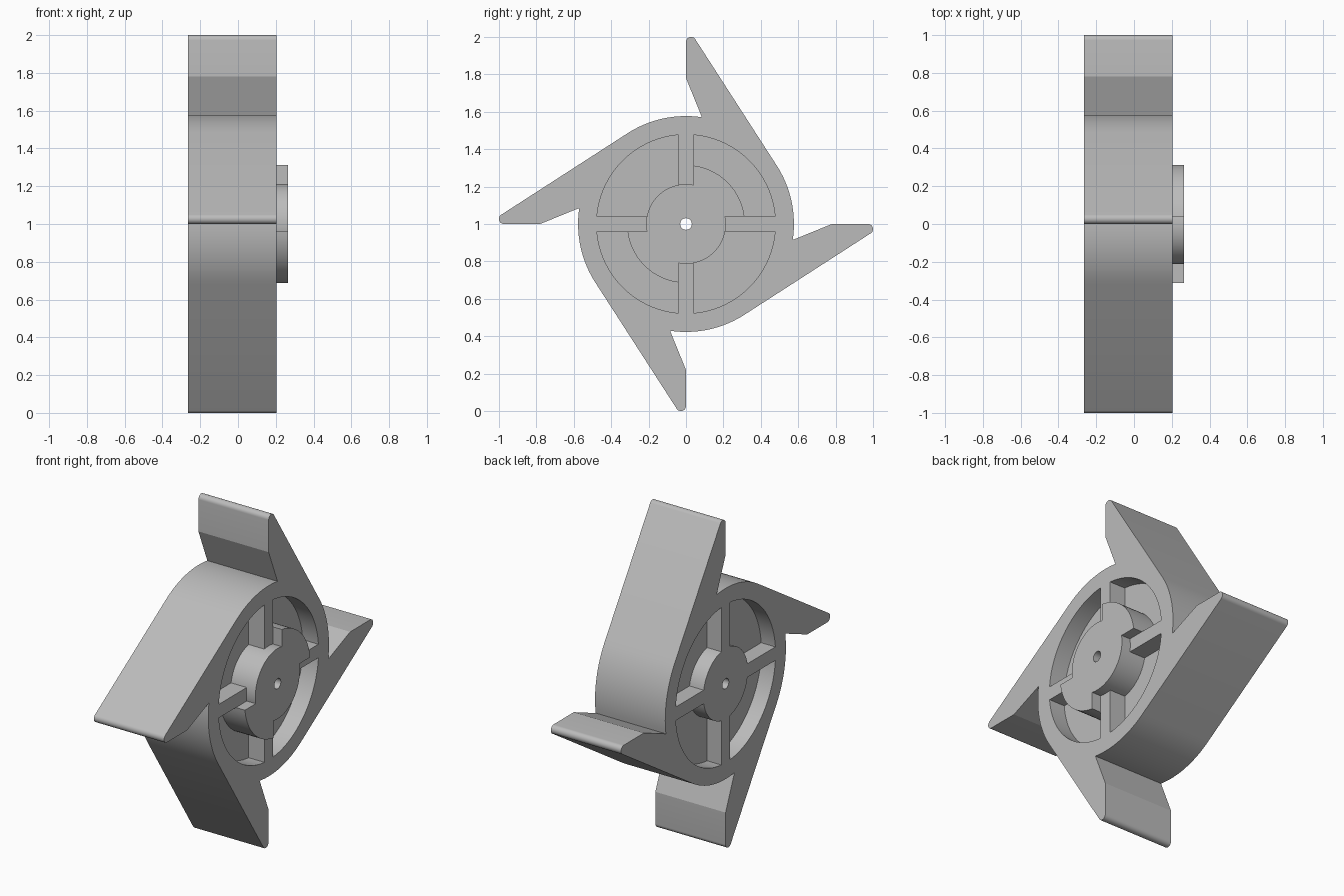
import bpy, bmesh
from math import sin, cos, pi, radians, acos, asin
from mathutils import Vector

cube = bpy.data.objects.get("Cube")
if cube:
    bpy.data.objects.remove(cube, do_unlink=True)

grey = bpy.data.materials.new("plain_grey")
grey.use_nodes = True
colour = (0.5, 0.5, 0.5, 1)
grey.diffuse_color = colour
grey.node_tree.nodes["Principled BSDF"].inputs["Base Color"].default_value = colour

BACK, FRONT, HUB_FRONT = -0.265, 0.205, 0.265
FLOOR_BACK, FLOOR_FRONT = -0.17, 0.1
RIM_R, POCKET_R, HUB_R, DOG_R, BORE_R = 0.577, 0.478, 0.213, 0.315, 0.031
HALF = 0.041


def arc(r, a0, a1, n, cy=0, cz=0):
    angles = [a0 + (a1 - a0) * i / n for i in range(n + 1)]
    return [(cy + r * cos(a), cz + r * sin(a)) for a in angles]


def circle(r, n):
    return arc(r, 0, 2 * pi, n)[:-1]


def turned(points, quarters):
    """Turn clockwise by quarter turns."""
    for _ in range(quarters):
        points = [(z, -y) for y, z in points]
    return points


def slab(name, loops, x0, x1):
    """Extrude outlines (the first is the outside, the rest are holes) along x."""
    bm = bmesh.new()
    edges = []
    for loop in loops:
        vs = [bm.verts.new((x0, y, z + 1)) for y, z in loop]
        edges += [bm.edges.new((vs[i - 1], vs[i])) for i in range(len(vs))]
    bmesh.ops.triangle_fill(bm, edges=edges, use_beauty=True)
    ext = bmesh.ops.extrude_face_region(bm, geom=bm.faces[:], use_keep_orig=True)
    moved = [g for g in ext["geom"] if isinstance(g, bmesh.types.BMVert)]
    bmesh.ops.translate(bm, verts=moved, vec=Vector((x1 - x0, 0, 0)))
    bmesh.ops.recalc_face_normals(bm, faces=bm.faces[:])
    mesh = bpy.data.meshes.new(name)
    bm.to_mesh(mesh)
    bm.free()
    mesh.materials.append(grey)
    obj = bpy.data.objects.new(name, mesh)
    bpy.context.collection.objects.link(obj)
    bpy.ops.object.select_all(action='DESELECT')
    obj.select_set(True)
    bpy.context.view_layer.objects.active = obj
    bpy.ops.object.shade_smooth_by_angle(angle=radians(18))
    return obj


# Rim with four swept blades
slope = radians(33.3)
tip = 0.027
blade = [(0, 0.78)]
blade += arc(tip, pi, slope, 12, tip, 1 - tip)
blade += arc(RIM_R, slope, radians(-8.5), 16)
rim = [p for q in range(4) for p in turned(blade, q)]
slab("bladed_rim", [rim, circle(POCKET_R, 96)], BACK, FRONT)

# Web closing the middle of the rim
bore = circle(BORE_R, 32)
slab("web", [circle(POCKET_R + 0.001, 96), bore], FLOOR_BACK, FLOOR_FRONT)

# Hub with four spokes, flush with both faces of the rim
inner = asin(HALF / HUB_R)
arm = [(-HALF, POCKET_R), (HALF, POCKET_R)]
arm += arc(HUB_R, acos(HALF / HUB_R), inner, 16)
cross = [p for q in range(4) for p in turned(arm, q)]
slab("front_spokes", [cross, bore], FLOOR_FRONT, FRONT)
slab("back_spokes", [cross, bore], BACK, FLOOR_BACK)

# Raised hub with two opposite drive dogs
outer = asin(HALF / DOG_R)
half_hub = arc(DOG_R, pi / 2 - outer, outer, 20)
half_hub += arc(HUB_R, inner, -pi / 2 - inner, 36)
dogs = half_hub + turned(half_hub, 2)
slab("drive_hub", [dogs, bore], FLOOR_FRONT, HUB_FRONT)
